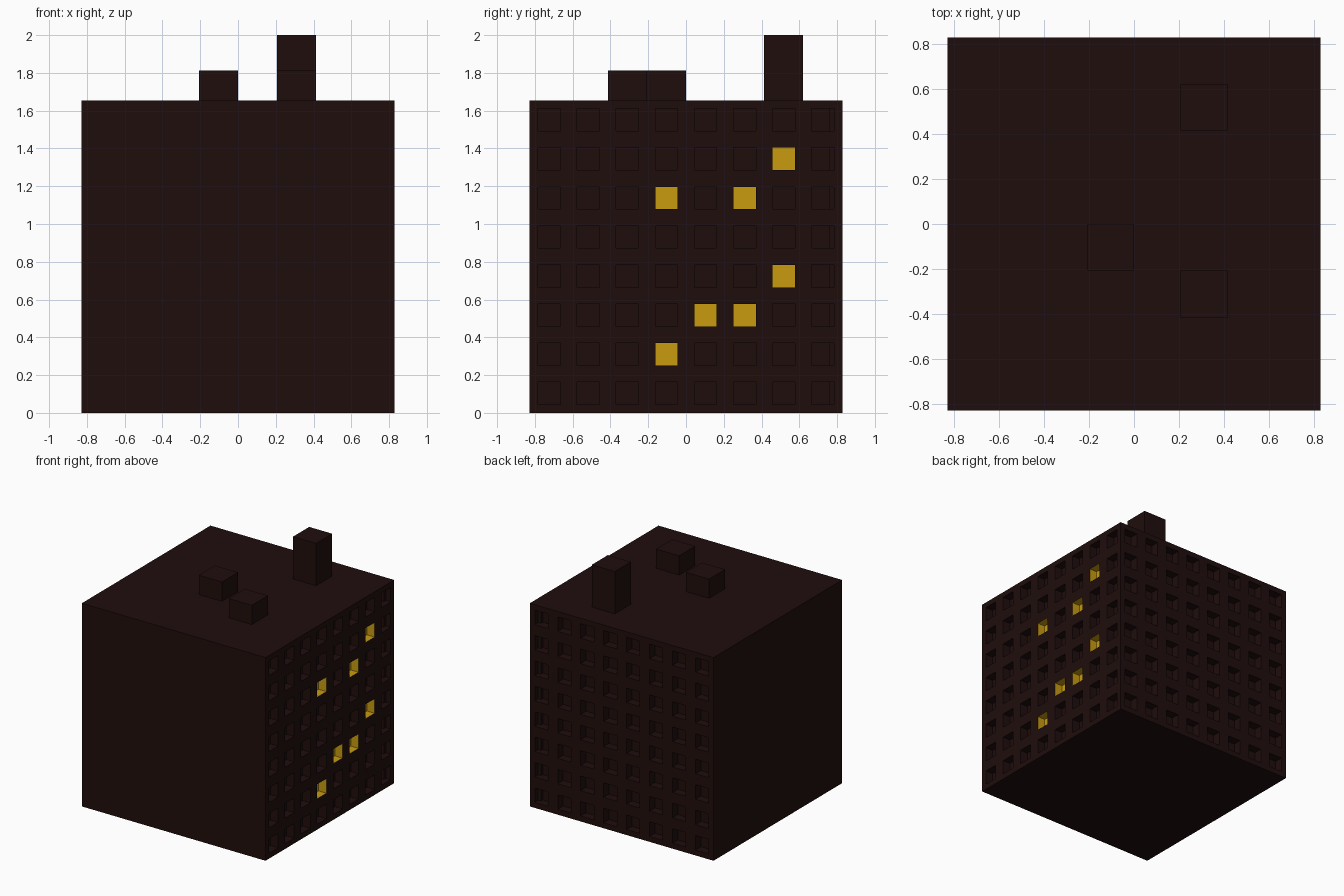
import bpy, bmesh
from mathutils import Matrix, Vector

if "Cube" in bpy.data.objects:
    bpy.data.objects.remove(bpy.data.objects["Cube"])

N = 8                     # windows per row and column
S = 1.655                 # block size
P = S / N                 # window pitch
WIN, DEPTH = 0.118, 0.069


def material(name, rgb):
    m = bpy.data.materials.new(name)
    m.diffuse_color = (*rgb, 1)
    m.use_nodes = True
    m.node_tree.nodes["Principled BSDF"].inputs["Base Color"].default_value = m.diffuse_color
    return m


wall = material("dark_brown", (0.0144, 0.0042, 0.0040))
light = material("window_gold", (0.58, 0.33, 0.005))


def finish(bm, name):
    me = bpy.data.meshes.new(name)
    bm.normal_update()
    bm.to_mesh(me)
    bm.free()
    me.materials.append(wall)
    me.materials.append(light)
    ob = bpy.data.objects.new(name, me)
    bpy.context.collection.objects.link(ob)
    return ob


def box(bm, lo, hi):
    lo, hi = Vector(lo), Vector(hi)
    m = Matrix.Translation((lo + hi) / 2) @ Matrix.Diagonal((*(hi - lo), 1))
    bmesh.ops.create_cube(bm, size=1, matrix=m)


# Main block, divided into window cells
bm = bmesh.new()
box(bm, (-S / 2, -S / 2, 0), (S / 2, S / 2, S))
bmesh.ops.subdivide_edges(bm, edges=bm.edges[:], cuts=N - 1, use_grid_fill=True)
bm.normal_update()

# Recessed windows on the right and back walls
cells = [f for f in bm.faces if f.normal.x > 0.9 or f.normal.y > 0.9]
bmesh.ops.inset_individual(bm, faces=cells, thickness=(P - WIN) / 2, use_even_offset=True)
bm.normal_update()
lit = {(3, 1), (4, 2), (5, 2), (6, 3), (3, 5), (5, 5), (6, 6)}   # column, row
for f in cells:
    n, c = f.normal.copy(), f.calc_center_median()
    if n.x > 0.9 and (int((c.y + S / 2) / P), int(c.z / P)) in lit:
        f.material_index = 1
    new = bmesh.ops.inset_individual(bm, faces=[f], thickness=0)["faces"]
    for v in f.verts:
        v.co -= n * DEPTH
finish(bm, "building_block")

# Rooftop boxes, placed on the same grid
for name, i, j, top in (("tall_chimney", 1, 2, 2.0),
                        ("roof_box_left", -1, -1, 1.812),
                        ("roof_box_right", 1, -2, 1.812)):
    bm = bmesh.new()
    box(bm, (i * P, j * P, S), ((i + 1) * P, (j + 1) * P, top))
    finish(bm, name)
